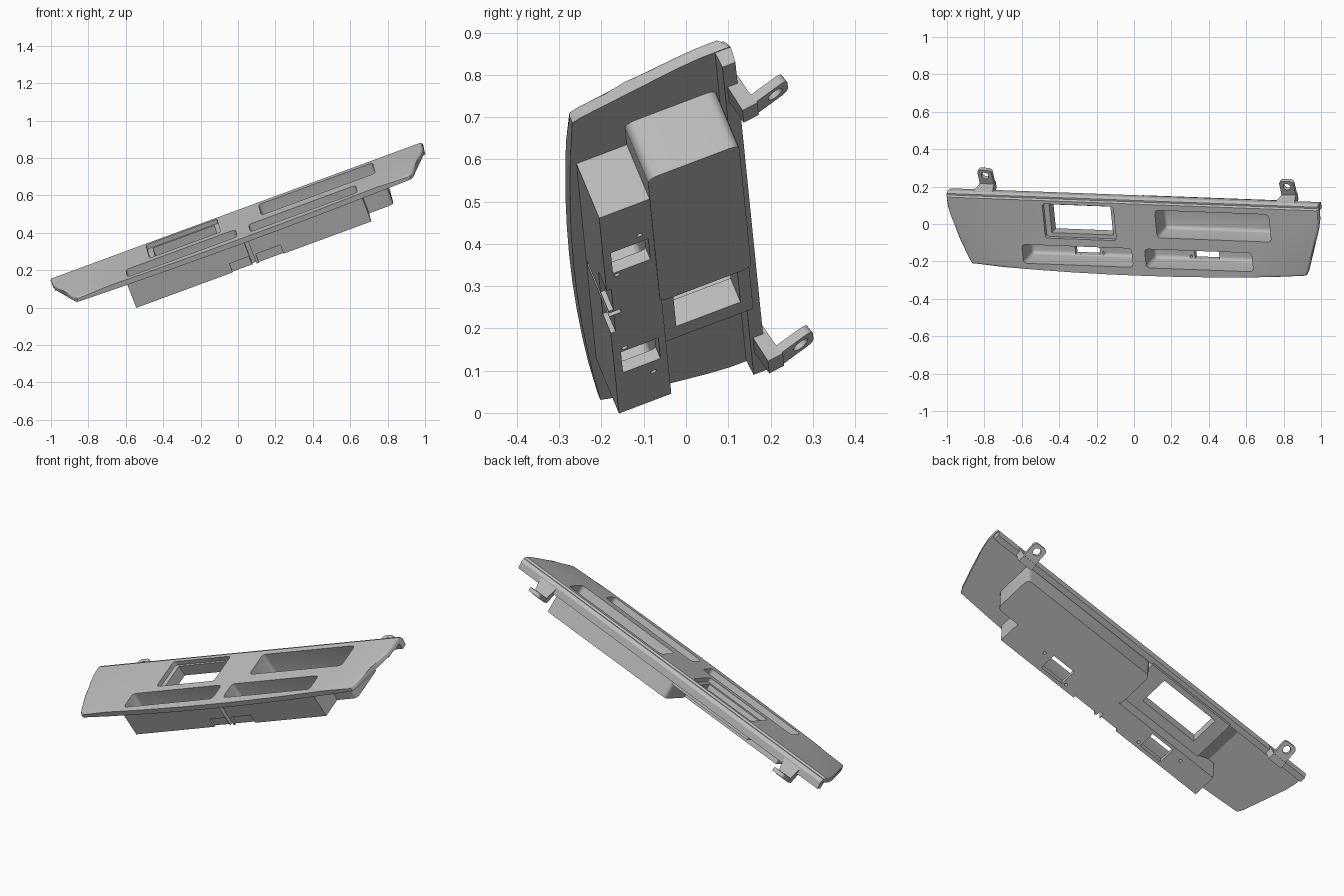
import bpy, bmesh, math
from mathutils import Matrix, Vector

if "Cube" in bpy.data.objects:
    bpy.data.objects.remove(bpy.data.objects["Cube"])

# Panel frame: u along the length, v towards the back, w out of the face
U = Vector((0.938, -0.035, 0.345)).normalized()
V = Vector((-0.10, 0.93, 0.35))
V = (V - U * V.dot(U)).normalized()
N = U.cross(V)
FRAME = Matrix((U, V, N)).transposed().to_4x4()
FRAME.translation = (0, 0, 0.478)

grey = bpy.data.materials.new("mid_grey_plastic")
grey.use_nodes = True
COLOUR = (0.5, 0.5, 0.5, 1)
grey.diffuse_color = COLOUR
grey.node_tree.nodes["Principled BSDF"].inputs["Base Color"].default_value = COLOUR


def make(name, bm):
    bmesh.ops.recalc_face_normals(bm, faces=bm.faces)
    mesh = bpy.data.meshes.new(name)
    bm.to_mesh(mesh)
    bm.free()
    mesh.materials.append(grey)
    ob = bpy.data.objects.new(name, mesh)
    bpy.context.collection.objects.link(ob)
    return ob


def block(name, u, v, w, rnd=0.0, upright_only=False):
    """Box from ranges, optionally with rounded edges."""
    bm = bmesh.new()
    bmesh.ops.create_cube(bm, size=1)
    for p in bm.verts:
        p.co = [r[0] if c < 0 else r[1] for c, r in zip(p.co, (u, v, w))]
    if rnd:
        edges = [e for e in bm.edges if not upright_only
                 or abs(e.verts[0].co.z - e.verts[1].co.z) > 0.01]
        bmesh.ops.bevel(bm, geom=edges, offset=rnd, segments=4, profile=0.5,
                        affect='EDGES', clamp_overlap=True)
    return make(name, bm)


def prism(name, profile, u0, u1):
    """Extrude a (v, w) profile along u."""
    bm = bmesh.new()
    face = bm.faces.new([bm.verts.new((u0, v, w)) for v, w in profile])
    new = bmesh.ops.extrude_face_region(bm, geom=[face])["geom"]
    bmesh.ops.translate(bm, vec=(u1 - u0, 0, 0),
                        verts=[g for g in new if isinstance(g, bmesh.types.BMVert)])
    return make(name, bm)


def rod(u, v, w, r, length):
    bm = bmesh.new()
    bmesh.ops.create_cone(bm, cap_ends=True, segments=16, radius1=r, radius2=r,
                          depth=length, matrix=Matrix.Translation((u, v, w)))
    return make("hole_cutter", bm)


def cut(ob, cutters):
    bpy.context.view_layer.objects.active = ob
    for c in cutters:
        mod = ob.modifiers.new("cut", 'BOOLEAN')
        mod.operation = 'DIFFERENCE'
        mod.solver = 'EXACT'
        mod.object = c
        bpy.ops.object.modifier_apply(modifier=mod.name)


# Face plate: bowed front edge, rounded ends, back face leaning outwards
side = [(1.06, 0.115), (1.058, 0.06), (1.045, 0), (1.005, -0.12), (0.965, -0.24)]
front = [(u, -0.297 + 0.032 * (u / 0.95) ** 2)
         for u in [0.95 - 0.19 * i for i in range(11)]]
outline = side + front + [(-u, v) for u, v in reversed(side)]
bm = bmesh.new()
top = bm.faces.new([bm.verts.new((u, v, 0)) for u, v in outline])
new = bmesh.ops.extrude_face_region(bm, geom=[top])["geom"]
for p in new:
    if isinstance(p, bmesh.types.BMVert):
        p.co.z = -0.03
        if p.co.y > 0.1:
            p.co.y += 0.025
rim = [e for e in bm.edges if all(abs(p.co.z) < 1e-5 for p in e.verts)
       and min(p.co.y for p in e.verts) < 0.1]
bmesh.ops.bevel(bm, geom=rim, offset=0.012, segments=3, profile=0.5, affect='EDGES')
plate = make("face_plate", bm)

# Housings under the plate
front_box = block("front_housing", (-0.67, 0.67), (-0.265, -0.132), (-0.178, -0.01))
rear_box = block("rear_housing", (-0.03, 0.81), (-0.137, 0.095), (-0.18, -0.01), 0.025, True)
window_box = block("window_housing", (-0.56, -0.028), (-0.134, 0.115), (-0.09, -0.01))
window_ramp = prism("window_ramp", [(-0.134, -0.02), (0.115, -0.02),
                                    (0.115, -0.075), (-0.134, -0.075)], -0.64, -0.559)
for p in window_ramp.data.vertices:
    if p.co.x < -0.6 and p.co.z < -0.05:
        p.co.z = -0.028
flange = prism("back_flange", [(0.1, -0.01), (0.132, -0.01), (0.142, -0.03),
                               (0.138, -0.07), (0.105, -0.07)], -1.055, 1.055)

# Pockets, window opening, slots and screw holes
cutters = [
    block("rear_pocket", (0.125, 0.775), (-0.075, 0.083), (-0.145, 0.1), 0.02),
    block("left_pocket", (-0.655, -0.03), (-0.25, -0.142), (-0.15, 0.1), 0.02),
    block("right_pocket", (0.045, 0.655), (-0.25, -0.142), (-0.15, 0.1), 0.02),
    block("window_recess", (-0.515, -0.11), (-0.1, 0.096), (-0.025, 0.1), 0.015, True),
    block("window_hole", (-0.485, -0.135), (-0.078, 0.085), (-0.3, 0.1)),
    block("left_slot", (-0.41, -0.27), (-0.245, -0.15), (-0.3, -0.12)),
    block("right_slot", (0.27, 0.41), (-0.245, -0.15), (-0.3, -0.12)),
    block("left_notch", (-0.12, -0.01), (-0.4, -0.253), (-0.3, -0.125)),
    block("right_notch", (0.03, 0.17), (-0.4, -0.253), (-0.3, -0.125)),
    block("centre_gap", (-0.006, 0.016), (-0.4, -0.235), (-0.3, -0.035)),
]
cutters += [rod(u, v, -0.17, 0.008, 0.08) for u, v in
            [(0.456, -0.17), (0.25, -0.235), (-0.25, -0.235), (-0.48, -0.17)]]
parts = [plate, front_box, rear_box, window_box]
for ob in parts:
    cut(ob, cutters)
parts += [window_ramp, flange]

# Mounting brackets: flared drop arm and a tab with a hole
for label, s in (("right", -1), ("left", 1)):
    c = 0.86 * s
    arm = prism(label + "_bracket_arm", [(0.105, -0.03), (0.14, -0.03), (0.155, -0.095),
                                         (0.165, -0.13), (0.125, -0.135)], c - 0.042, c + 0.042)
    for p in arm.data.vertices:
        if p.co.z > -0.05:
            p.co.x = c + (p.co.x - c) * 1.35
    tab = block(label + "_bracket_tab", (c - 0.04, c + 0.04), (0, 0.115), (-0.011, 0.011))
    # Round the outer corners of the tab
    bm = bmesh.new()
    bm.from_mesh(tab.data)
    corners = [e for e in bm.edges if all(p.co.y > 0.1 for p in e.verts)
               and abs(e.verts[0].co.x - e.verts[1].co.x) < 0.01]
    bmesh.ops.bevel(bm, geom=corners, offset=0.02, segments=4, profile=0.5, affect='EDGES')
    bm.to_mesh(tab.data)
    bm.free()
    hole = rod(c, 0.078, 0, 0.021, 0.2)
    cut(tab, [hole])
    cutters.append(hole)
    tab.data.transform(Matrix.Translation((0, 0.138, -0.122)) @ Matrix.Rotation(math.radians(16), 4, 'X'))
    parts += [arm, tab]

for c in cutters:
    bpy.data.objects.remove(c)

# Tilt everything into place and keep crisp edges
for ob in parts:
    ob.data.transform(FRAME)
    bpy.ops.object.select_all(action='DESELECT')
    ob.select_set(True)
    bpy.context.view_layer.objects.active = ob
    bpy.ops.object.shade_smooth_by_angle(angle=math.radians(30))
